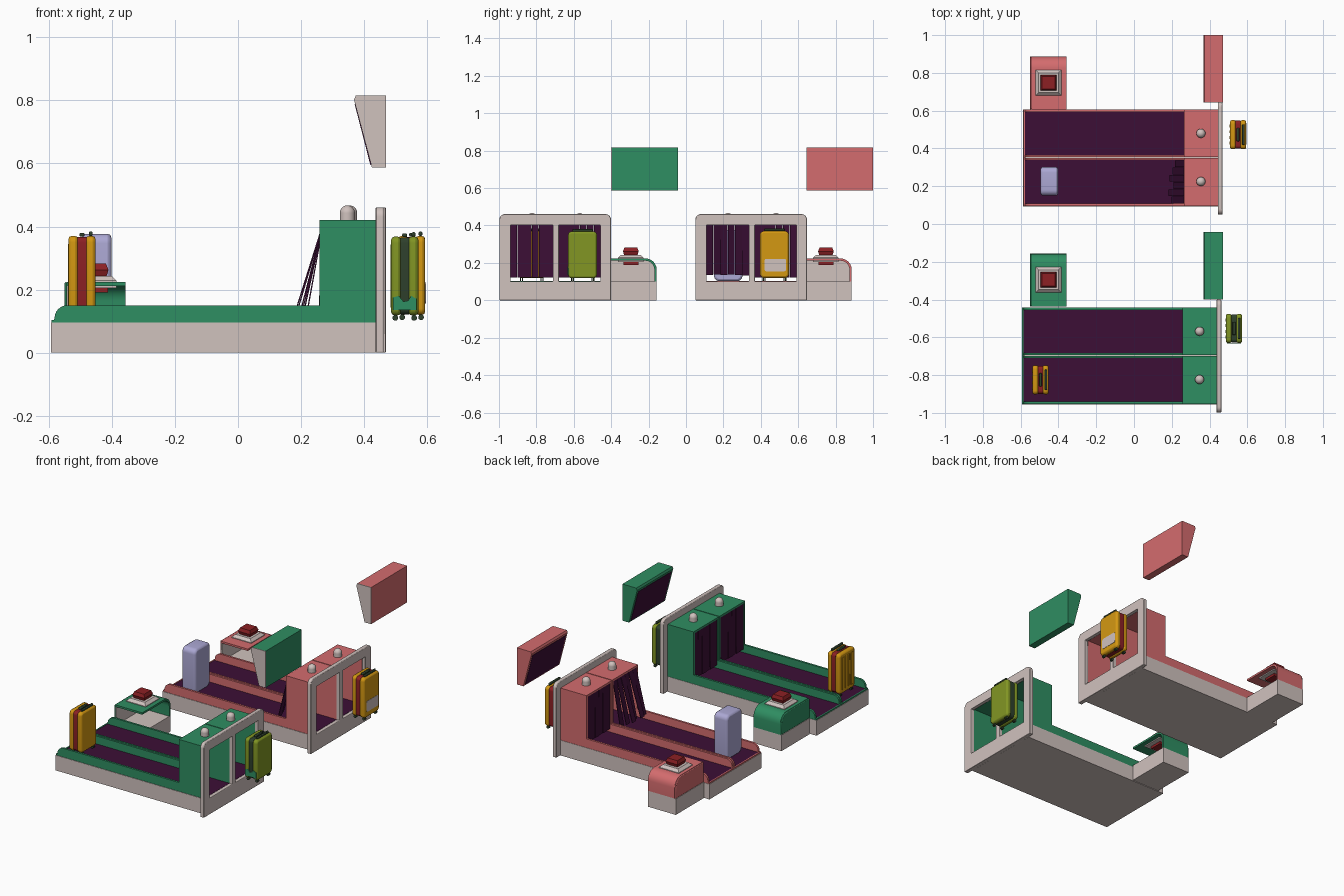
import bpy, bmesh, math
from mathutils import Matrix

if "Cube" in bpy.data.objects:
    bpy.data.objects.remove(bpy.data.objects["Cube"])

def material(name, r, g, b):
    m = bpy.data.materials.new(name)
    lin = [((c / 255 + 0.055) / 1.055) ** 2.4 if c > 10 else c / 255 / 12.92 for c in (r, g, b)]
    m.diffuse_color = (*lin, 1)
    m.use_nodes = True
    m.node_tree.nodes["Principled BSDF"].inputs["Base Color"].default_value = m.diffuse_color
    return m

BEIGE = material("warm_beige", 208, 194, 190)
CORAL = material("coral", 212, 108, 110)
GREEN = material("green", 47, 142, 98)
PURPLE = material("dark_purple", 60, 15, 54)
LILAC = material("lilac", 172, 168, 212)
YELLOW = material("yellow", 212, 152, 18)
OLIVE = material("olive", 130, 150, 36)
DARK = material("dark_green", 46, 64, 44)
RED = material("dark_red", 140, 32, 36)

def finish(name, bm, mat, bevel=0):
    me = bpy.data.meshes.new(name)
    bmesh.ops.remove_doubles(bm, verts=bm.verts, dist=1e-5)
    bmesh.ops.recalc_face_normals(bm, faces=bm.faces)
    bm.to_mesh(me)
    bm.free()
    me.materials.clear()
    me.materials.append(mat)
    for p in me.polygons:
        p.material_index = 0
    ob = bpy.data.objects.new(name, me)
    bpy.context.collection.objects.link(ob)
    if bevel:
        mod = ob.modifiers.new("bevel", 'BEVEL')
        mod.width, mod.segments, mod.limit_method = bevel, 2, 'ANGLE'
        mod.angle_limit = math.radians(40)
    return ob

def prism(name, loops, axis, a, b, mat, bevel=0):
    """Extrude closed loops (first outer, rest holes) along x (loops in y,z) or y (loops in x,z)."""
    cu = bpy.data.curves.new(name, 'CURVE')
    cu.dimensions, cu.fill_mode, cu.extrude = '2D', 'BOTH', (b - a) / 2
    for loop in loops:
        s = cu.splines.new('POLY')
        s.points.add(len(loop) - 1)
        for p, (u, v) in zip(s.points, loop):
            p.co = (u, v, 0, 1)
        s.use_cyclic_u, s.use_smooth = True, False
    tmp = bpy.data.objects.new("tmp", cu)
    me = bpy.data.meshes.new_from_object(tmp)
    bm = bmesh.new()
    bm.from_mesh(me)
    bpy.data.objects.remove(tmp)
    bpy.data.meshes.remove(me)
    mid = (a + b) / 2
    for v in bm.verts:
        u, w, d = v.co
        v.co = (mid + d, u, w) if axis == 'x' else (u, mid - d, w)
    bmesh.ops.remove_doubles(bm, verts=bm.verts, dist=1e-5)
    bmesh.ops.dissolve_limit(bm, angle_limit=0.01, verts=bm.verts, edges=bm.edges)
    return finish(name, bm, mat, bevel)

def box(name, x0, x1, y0, y1, z0, z1, mat, bevel=0):
    bm = bmesh.new()
    bmesh.ops.create_cube(bm, size=1)
    for v in bm.verts:
        v.co = ((x0 + x1) / 2 + v.co.x * (x1 - x0), (y0 + y1) / 2 + v.co.y * (y1 - y0),
                (z0 + z1) / 2 + v.co.z * (z1 - z0))
    return finish(name, bm, mat, bevel)

def pyramid(name, x, y, z0, z1, r0, r1, mat):
    bm = bmesh.new()
    k = math.sqrt(2)
    bmesh.ops.create_cone(bm, cap_ends=True, segments=4, radius1=r0 * k, radius2=r1 * k, depth=z1 - z0,
                          matrix=Matrix.Translation((x, y, (z0 + z1) / 2)) @ Matrix.Rotation(math.pi / 4, 4, 'Z'))
    return finish(name, bm, mat)

def arc(cx, cy, r, a0, a1, n=6):
    return [(cx + r * math.cos(math.radians(a0 + (a1 - a0) * i / n)),
             cy + r * math.sin(math.radians(a0 + (a1 - a0) * i / n))) for i in range(n + 1)]

def rect(u0, u1, v0, v1):
    return [(u0, v0), (u1, v0), (u1, v1), (u0, v1)]

def round_rect(u0, u1, v0, v1, r):
    return (arc(u0 + r, v0 + r, r, 180, 270) + arc(u1 - r, v0 + r, r, 270, 360)
            + arc(u1 - r, v1 - r, r, 0, 90) + arc(u0 + r, v1 - r, r, 90, 180))

def machine(n, dx, dy, mat, pushed):
    X = lambda x: x + dx
    Y = lambda y: y + dy
    # base and belts
    box(n + "base", X(-.587), X(.445), Y(.092), Y(.607), 0, .095, BEIGE)
    # side walls: rounded nose, low rail, tall tunnel
    prof = [(X(u), v) for u, v in [(-.58, .095)] + arc(-.535, .11, .04, 180, 90)
            + [(.265, .15), (.265, .42), (.445, .42), (.445, .095)]]
    for i, (y0, y1) in enumerate([(.095, .108), (.338, .3495), (.3545, .366), (.592, .605)]):
        prism(f"{n}side_wall_{i}", [prof], 'y', Y(y0), Y(y1), mat)
    box(n + "nose_lip", X(-.585), X(-.577), Y(.095), Y(.605), .095, .103, mat)
    for i, (y0, y1) in enumerate([(.108, .338), (.366, .592)]):
        box(f"{n}belt_{i}", X(-.577), X(.445), Y(y0), Y(y1), .095, .101, PURPLE)
        box(f"{n}tunnel_roof_{i}", X(.265), X(.445), Y(y0), Y(y1), .408, .42, mat)
        # curtain strips, hanging or pushed out
        w = (y1 - y0) / 6
        for k in range(6):
            t = (.07, .085, .06, .08, .065, .05)[k] if pushed and i == 0 else 0.004 * (k % 2)
            zb = .122 + t * .2
            pts = [(X(.272), .408), (X(.268), .408), (X(.268 - t), zb), (X(.272 - t), zb)]
            prism(f"{n}curtain_{i}_{k}", [pts], 'y', Y(y0 + w * k + .001), Y(y0 + w * (k + 1) - .001), PURPLE)
        # signal dome
        yc = Y((.225, .48)[i])
        bm = bmesh.new()
        bmesh.ops.create_uvsphere(bm, u_segments=24, v_segments=12, radius=.024,
                                  matrix=Matrix.Translation((X(.354), yc, .443)))
        for v in bm.verts:
            if v.co.z < .442:
                v.co = (X(.354) + (v.co.x - X(.354)), yc + (v.co.y - yc), max(v.co.z, .42))
        finish(f"{n}signal_dome_{i}", bm, BEIGE)
        bm = bmesh.new()
        bmesh.ops.create_cone(bm, cap_ends=True, segments=24, radius1=.024, radius2=.024, depth=.023,
                              matrix=Matrix.Translation((X(.354), yc, .4315)))
        finish(f"{n}dome_collar_{i}", bm, BEIGE)
    # exit frame with two openings
    outer = [(Y(.05), 0), (Y(.647), 0)] + arc(Y(.617), .431, .03, 0, 90) + arc(Y(.08), .431, .03, 90, 180)
    prism(n + "exit_frame", [outer, rect(Y(.11), Y(.336), .101, .402), rect(Y(.368), Y(.59), .101, .402)],
          'x', X(.444), X(.469), BEIGE, .003)

def podium(n, dy, mat):
    y0, y1 = .607 + dy, .886 + dy
    box(n + "podium_base", -.55, -.357, y0, y1, 0, .1, BEIGE)
    out = arc(y1 - .06, .164, .06, 0, 90)
    inn = arc(y1 - .06, .164, .048, 90, 0)
    prism(n + "podium_arch", [[(y1, .1)] + out + [(y0, .224), (y0, .212)] + inn + [(y1 - .012, .1)]],
          'x', -.542, -.357, mat)
    full = [(y0, .1), (y1, .1)] + out + [(y0, .224)]
    prism(n + "podium_end", [full], 'x', -.55, -.541, mat, .006)
    prism(n + "podium_lining", [[(y0, .1), (y1 - .012, .1)] + inn[::-1] + [(y0, .212)]],
          'x', -.542, -.537, BEIGE)
    # push button in a square collar
    x, y = -.453, .748 + dy
    pyramid(n + "button_collar", x, y, .205, .228, .068, .068, BEIGE)
    pyramid(n + "button_collar_top", x, y, .228, .243, .068, .052, BEIGE)
    pyramid(n + "button", x, y, .243, .262, .036, .042, RED)
    pyramid(n + "button_top", x, y, .262, .282, .042, .034, RED)
    pyramid(n + "button_stem", x, y, .19, .206, .04, .04, RED)

def sign(n, dy, mat):
    y0, y1 = .643 + dy, 1.0 + dy
    pts = [(.425, .587), (.47, .587), (.47, .816), (.374, .816), (.368, .803)]
    prism(n + "sign_body", [pts], 'y', y0 + .004, y1, mat)
    prism(n + "sign_end_plate", [pts], 'y', y0, y0 + .004, BEIGE)
    prism(n + "sign_screen", [[(.373, .790), (.370, .789), (.420, .595), (.424, .596)]],
          'y', y0 + .014, y1 - .014, PURPLE)

def suitcase(n, x, y, z, shell, stripe):
    """x, y centre; z underside of the shell."""
    h, d, w = .25, .043, .077
    loop = round_rect(y - w, y + w, z, z + h, .02)
    small = round_rect(y - w + .003, y + w - .003, z + .003, z + h - .003, .018)
    prism(n + "back_shell", [loop], 'x', x - d, x - .012, shell, .01)
    prism(n + "front_shell", [loop], 'x', x + .012, x + d, shell, .01)
    prism(n + "middle_band", [small], 'x', x - .014, x + .014, stripe)
    for k in range(4):
        yy = y - .045 + k * .03
        box(f"{n}rib_{k}", x - d - .002, x - d + .003, yy - .008, yy + .008, z + .025, z + h - .025, shell, .002)
    # carry handles
    box(n + "pull_handle", x + .022, x + .034, y - .055, y + .055, z + h, z + h + .014, DARK, .004)
    box(n + "top_grip", x - .008, x + .008, y - .035, y + .035, z + h - .002, z + h + .01, DARK, .004)
    # caster wheels
    for sx in (-1, 1):
        for sy in (-1, 1):
            for k in (-1, 1):
                bm = bmesh.new()
                bmesh.ops.create_cone(bm, cap_ends=True, segments=14, radius1=.009, radius2=.009, depth=.006,
                    matrix=Matrix.Translation((x + sx * .03, y + sy * .055 + k * .005, z - .008))
                    @ Matrix.Rotation(math.pi / 2, 4, 'X'))
                finish(f"{n}wheel_{sx}_{sy}_{k}", bm, DARK)

machine("coral_", 0, 0, CORAL, True)
machine("green_", -.007, -1.048, GREEN, False)
for n, dy, m in (("coral_", 0, CORAL), ("green_", -1.043, GREEN)):
    podium(n, dy, m)
    sign(n, dy, m)

# luggage
suitcase("entry_yellow_case_", -.495, -.825, .12, YELLOW, RED)
suitcase("exit_yellow_case_", .551, .473, .12, YELLOW, RED)
suitcase("exit_olive_case_", .529, -.553, .118, OLIVE, DARK)
prism("yellow_case_sticker", [round_rect(.42, .535, .155, .222, .01)], 'x', .593, .596, BEIGE)
wave = [(.492, .135), (.567, .135), (.567, .17), (.55, .18), (.54, .165), (.525, .162), (.51, .18), (.492, .175)]
prism("olive_case_patch", [wave], 'y', -.633, -.629, GREEN)
prism("lilac_case", [round_rect(.15, .302, .102, .377, .03)], 'x', -.495, -.402, LILAC, .012)

# smooth rounded parts, keep edges sharp
for ob in bpy.data.objects:
    ob.select_set(True)
    bpy.context.view_layer.objects.active = ob
bpy.ops.object.shade_smooth_by_angle(angle=math.radians(32))
